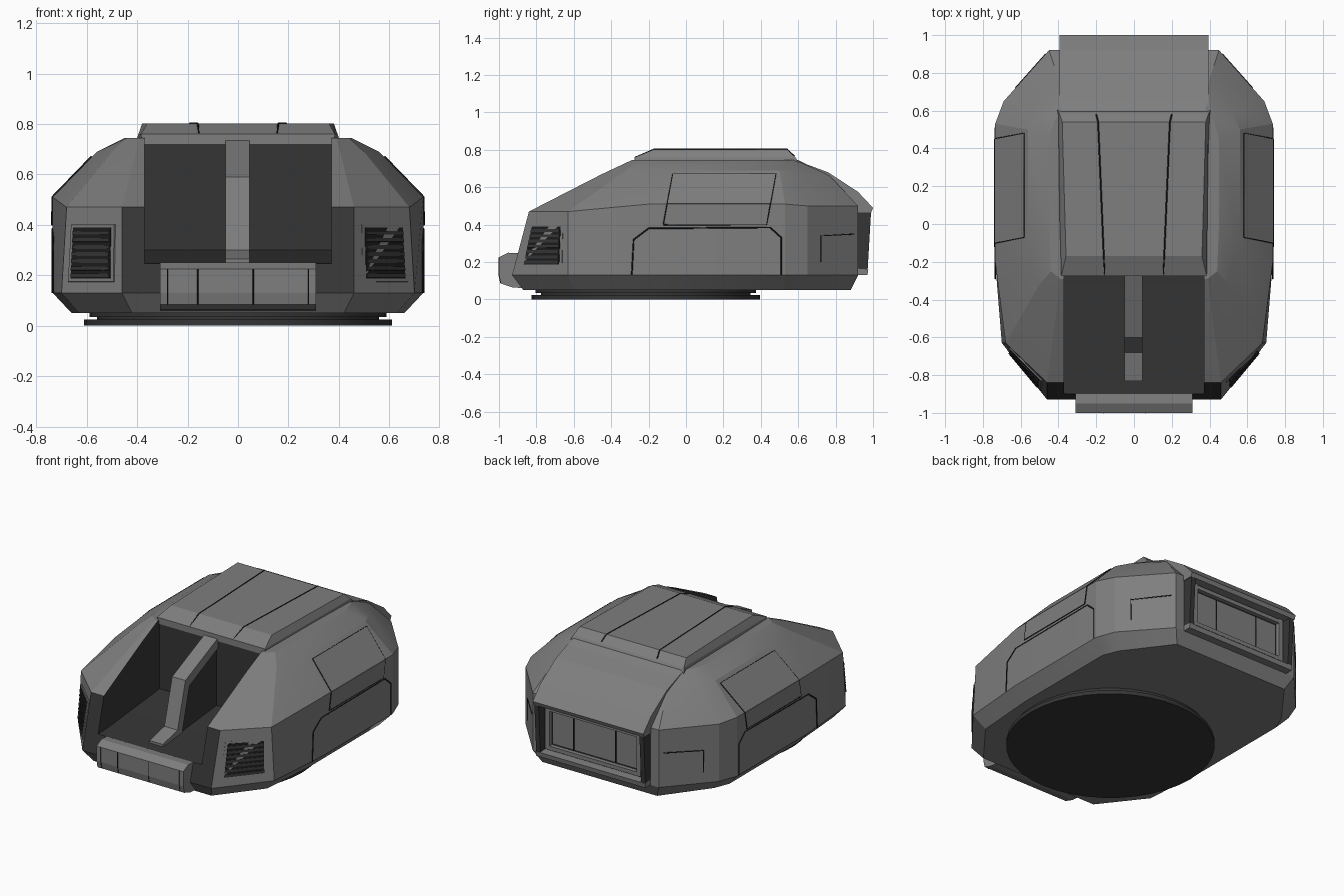
import bpy
import bmesh
from mathutils import Vector

if "Cube" in bpy.data.objects:
    bpy.data.objects.remove(bpy.data.objects["Cube"], do_unlink=True)


def material(name, value):
    mat = bpy.data.materials.new(name)
    mat.use_nodes = True
    color = (value, value, value, 1)
    mat.diffuse_color = color
    mat.node_tree.nodes["Principled BSDF"].inputs["Base Color"].default_value = color
    return mat


grey = material("armour grey", 0.21)
dark = material("interior dark grey", 0.036)
black = material("seam black", 0.012)


def finish(name, bm, mat):
    bmesh.ops.recalc_face_normals(bm, faces=bm.faces)
    mesh = bpy.data.meshes.new(name)
    bm.to_mesh(mesh)
    bm.free()
    obj = bpy.data.objects.new(name, mesh)
    obj.data.materials.append(mat)
    bpy.context.collection.objects.link(obj)
    return obj


def loft(name, rings, mat):
    """Skin between closed rings of equal length, capped at both ends."""
    bm = bmesh.new()
    loops = [[bm.verts.new(p) for p in ring] for ring in rings]
    n = len(loops[0])
    for low, high in zip(loops, loops[1:]):
        for i in range(n):
            j = (i + 1) % n
            bm.faces.new((low[i], low[j], high[j], high[i]))
    bm.faces.new(loops[0])
    bm.faces.new(loops[-1])
    return finish(name, bm, mat)


def symmetric(half):
    """Complete a half outline across the middle plane."""
    return half + [(-x, y, z) for x, y, z in reversed(half)]


def prism(name, profile, x0, x1, mat):
    """Side profile (y, z) carried across the width."""
    return loft(name, [[(x, y, z) for y, z in profile] for x in (x0, x1)], mat)


def box(name, xs, ys, zs, mat):
    profile = [(ys[0], zs[0]), (ys[1], zs[0]), (ys[1], zs[1]), (ys[0], zs[1])]
    return prism(name, profile, xs[0], xs[1], mat)


def plate(name, points, thick, mat):
    """Thin plate raised outward from a surface patch."""
    pts = [Vector(p) for p in points]
    normal = (pts[1] - pts[0]).cross(pts[2] - pts[0]).normalized()
    if normal.dot(pts[0] - Vector((0, 0, 0.3))) < 0:
        normal.negate()
    return loft(name, [[p - normal * 0.004 for p in pts],
                       [p + normal * thick for p in pts]], mat)


def flip(points, side):
    return [(p[0] * side, p[1], p[2]) for p in points]


def seams(name, paths, mirror=True, radius=0.004):
    """Fine panel lines laid on the surface."""
    curve = bpy.data.curves.new(name, "CURVE")
    curve.dimensions = "3D"
    curve.bevel_depth = radius
    curve.bevel_resolution = 0
    for path in paths:
        for side in ((1, -1) if mirror else (1,)):
            spline = curve.splines.new("POLY")
            spline.points.add(len(path) - 1)
            for point, p in zip(spline.points, flip(path, side)):
                point.co = (*p, 1)
    curve.materials.append(black)
    obj = bpy.data.objects.new(name, curve)
    bpy.context.collection.objects.link(obj)
    select(obj)
    bpy.ops.object.convert(target="MESH")


def select(obj):
    bpy.ops.object.select_all(action="DESELECT")
    obj.select_set(True)
    bpy.context.view_layer.objects.active = obj


# Armoured hull, from the underside up to the roof
base = [(0.42, -0.87), (0.63, -0.6), (0.66, -0.2), (0.66, 0.5), (0.62, 0.6), (0.41, 0.88)]
skirt = [(0.46, -0.93), (0.7, -0.63), (0.735, -0.2), (0.735, 0.53), (0.69, 0.65), (0.45, 0.92)]
belt = [(0.46, -0.84, 0.47), (0.68, -0.63, 0.47), (0.735, -0.2, 0.51),
        (0.735, 0.53, 0.51), (0.69, 0.65, 0.5), (0.45, 0.92, 0.5)]
shoulder = [(0.41, -0.45, 0.67), (0.5, -0.32, 0.69), (0.56, -0.1, 0.69),
            (0.56, 0.5, 0.69), (0.52, 0.6, 0.68), (0.4, 0.77, 0.66)]
roof = [(0.39, -0.29), (0.44, -0.25), (0.45, 0), (0.45, 0.45), (0.42, 0.55), (0.38, 0.6)]
rings = [[(x, y, 0.05) for x, y in base], [(x, y, 0.13) for x, y in skirt],
         belt, shoulder, [(x, y, 0.745) for x, y in roof]]
hull = loft("hull", [symmetric(r) for r in rings], grey)

# Open front bay cut into the hull
cutter = prism("bay_cutter", [(-1.2, 0.24), (-0.8, 0.25), (-0.27, 0.3), (-0.27, 1), (-1.2, 1)],
               -0.37, 0.37, dark)
cutter.hide_render = True
cut = hull.modifiers.new("bay", "BOOLEAN")
cut.operation = "DIFFERENCE"
cut.solver = "EXACT"
cut.object = cutter
select(hull)
bpy.ops.object.modifier_apply(modifier=cut.name)
bpy.data.objects.remove(cutter, do_unlink=True)
if len(hull.data.materials) < 2:
    hull.data.materials.append(dark)
for face in hull.data.polygons:
    c = face.center
    face.material_index = int(abs(c.x) < 0.375 and c.y < -0.265 and c.z > 0.235)
bpy.ops.object.shade_smooth_by_angle(angle=0.3)

# Central rib dividing the bay
prism("bay_rib", [(-0.25, 0.745), (-0.6, 0.59), (-0.68, 0.3), (-0.83, 0.265), (-0.83, 0.24),
                  (-0.64, 0.24), (-0.56, 0.54), (-0.25, 0.68)], -0.05, 0.045, grey)
prism("bay_divider", [(-0.25, 0.72), (-0.58, 0.56), (-0.66, 0.24), (-0.25, 0.24)],
      -0.04, 0.035, dark)

# Raised roof panel with grooves
levels = [(0.72, 0.38, -0.275, 0.41, 0.61), (0.76, 0.385, -0.275, 0.395, 0.585),
          (0.803, 0.36, -0.17, 0.38, 0.54)]
loft("roof_panel", [symmetric([(xf, yf, z), (xb, yb, z)])
                    for z, xf, yf, xb, yb in levels], grey)
seams("roof_grooves", [[(0.155, -0.27, 0.76), (0.16, -0.17, 0.803),
                        (0.19, 0.54, 0.803), (0.2, 0.58, 0.765)]])

# Rear hood and framed exhaust recess
prism("rear_hood", [(0.57, 0.75), (0.76, 0.68), (0.92, 0.575), (1, 0.49), (0.99, 0.465),
                    (0.9, 0.465), (0.57, 0.6)], -0.395, 0.395, grey)
prism("recess_sill", [(0.86, 0.13), (0.97, 0.13), (0.975, 0.16), (0.86, 0.17)],
      -0.39, 0.39, grey)
for side, label in ((1, "left"), (-1, "right")):
    prism(label + "_recess_post", [(0.86, 0.14), (0.97, 0.14), (0.99, 0.48), (0.86, 0.48)],
          side * 0.36, side * 0.39, dark)
    box(label + "_inner_frame", (side * 0.31, side * 0.34), (0.9, 0.95), (0.18, 0.46), grey)
for z, label in ((0.18, "lower"), (0.43, "upper")):
    box(label + "_inner_frame", (-0.34, 0.34), (0.9, 0.95), (z, z + 0.025), grey)
box("recess_backing", (-0.37, 0.37), (0.9, 0.923), (0.15, 0.475), dark)
box("recess_panel", (-0.3, 0.3), (0.9, 0.931), (0.215, 0.42), grey)
seams("recess_seams", [[(0.15, 0.931, 0.215), (0.15, 0.931, 0.42)]])

# Front bumper
prism("front_bumper", [(-0.86, 0.06), (-0.93, 0.065), (-0.99, 0.085), (-1, 0.13), (-1, 0.225),
                       (-0.95, 0.25), (-0.85, 0.245)], -0.31, 0.31, grey)
seams("bumper_seams", [[(x, -0.99, 0.085), (x, -1, 0.13), (x, -1, 0.225)]
                       for x in (-0.28, -0.16, 0.06, 0.28)], mirror=False, radius=0.0025)


# Louvred vents on the front corners
def corner(u, v):
    low = Vector((*skirt[0], 0.13)).lerp(Vector((*skirt[1], 0.13)), u)
    high = Vector(belt[0]).lerp(Vector(belt[1]), u)
    return low.lerp(high, v)


def corner_patch(u0, u1, v0, v1):
    return [corner(u0, v0), corner(u1, v0), corner(u1, v1), corner(u0, v1)]


for side, label in ((1, "left"), (-1, "right")):
    plate(label + "_vent_frame", flip(corner_patch(0.13, 0.89, 0.13, 0.8), side), 0.004, grey)
    plate(label + "_vent_back", flip(corner_patch(0.18, 0.84, 0.17, 0.76), side), 0.007, black)
    for i in range(7):
        v = 0.18 + i * 0.083
        plate(f"{label}_vent_slat_{i}", flip(corner_patch(0.19, 0.83, v, v + 0.045), side),
              0.012, dark)
    # Raised side hatch, folded over the belt line
    plate(label + "_hatch_lower", flip([(0.735, -0.12, 0.4), (0.735, 0.43, 0.4),
          (0.735, 0.45, 0.51), (0.735, -0.1, 0.51)], side), 0.004, grey)
    plate(label + "_hatch_upper", flip([(0.735, -0.1, 0.51), (0.735, 0.45, 0.51),
          (0.58, 0.48, 0.67), (0.58, -0.07, 0.67)], side), 0.004, grey)

hatch = [(0.737, -0.12, 0.4), (0.737, -0.1, 0.51), (0.582, -0.07, 0.67),
         (0.582, 0.48, 0.67), (0.737, 0.45, 0.51), (0.737, 0.43, 0.4)]
seams("hatch_seams", [hatch + hatch[:1]])
seams("side_door_seams", [[(0.734, -0.29, 0.13), (0.734, -0.28, 0.32), (0.735, -0.2, 0.38),
                           (0.735, 0.45, 0.385), (0.735, 0.51, 0.33), (0.735, 0.51, 0.13)]])
seams("rear_corner_seams", [[(0.628, 0.72, 0.2), (0.628, 0.72, 0.34), (0.468, 0.9, 0.35)]])

# Turntable ring underneath
for name, radius, z, depth in (("turntable", 0.61, 0.0125, 0.025),
                               ("turntable_neck", 0.56, 0.03, 0.05),
                               ("turntable_collar", 0.59, 0.042, 0.016)):
    bpy.ops.mesh.primitive_cylinder_add(vertices=40, radius=radius, depth=depth,
                                        location=(0, -0.215, z))
    ring = bpy.context.object
    ring.name = name
    ring.data.materials.append(dark)
    bpy.ops.object.shade_smooth_by_angle(angle=0.5)
